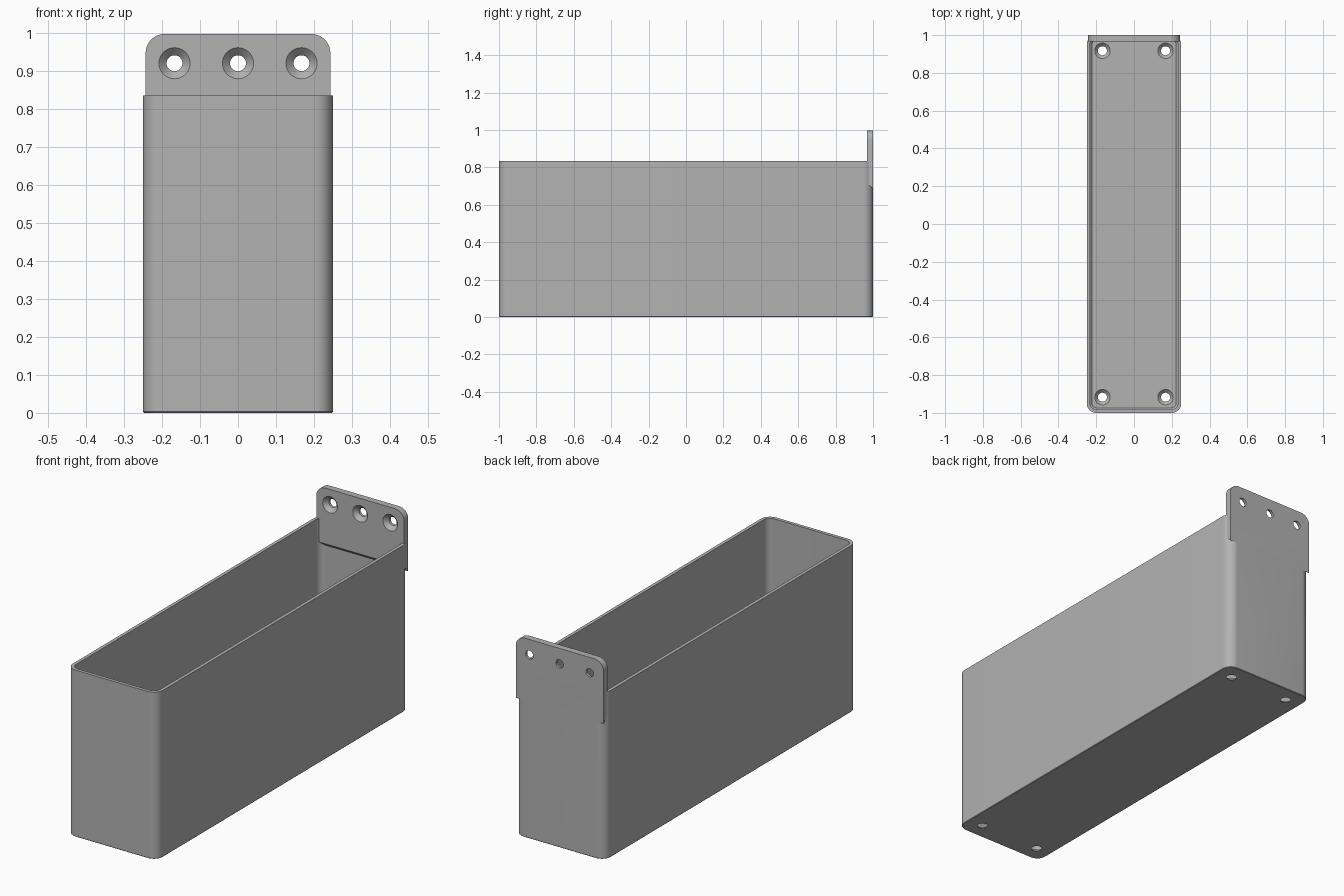
import bpy, bmesh, math
from mathutils import Matrix, Vector

cube = bpy.data.objects.get("Cube")
if cube:
    bpy.data.objects.remove(cube, do_unlink=True)

HALF_W, HALF_L, HEIGHT, WALL = 0.25, 1.0, 0.835, 0.017
TAB_W, TAB_TOP, TAB_FRONT = 0.243, 0.997, 0.967
TAB_LOW, TAB_SLOPE = 0.685, 0.033

gray = bpy.data.materials.new("plain gray")
gray.use_nodes = True
color = (0.45, 0.45, 0.45, 1)
gray.diffuse_color = color
gray.node_tree.nodes["Principled BSDF"].inputs["Base Color"].default_value = color


def make_object(name, bm):
    bmesh.ops.recalc_face_normals(bm, faces=bm.faces)
    mesh = bpy.data.meshes.new(name)
    bm.to_mesh(mesh)
    bm.free()
    mesh.materials.append(gray)
    ob = bpy.data.objects.new(name, mesh)
    bpy.context.collection.objects.link(ob)
    return ob


def rounded_outline(hx, hy, radii, steps=10):
    """Counterclockwise rectangle; radii start at the +x +y corner."""
    points = []
    for (sx, sy), r, quarter in zip(((1, 1), (-1, 1), (-1, -1), (1, -1)), radii, range(4)):
        if r == 0:
            points.append((sx * hx, sy * hy))
            continue
        for i in range(steps + 1):
            a = (quarter + i / steps) * math.pi / 2
            points.append((sx * (hx - r) + r * math.cos(a), sy * (hy - r) + r * math.sin(a)))
    return points


def loft(name, rings):
    bm = bmesh.new()
    loops = [[bm.verts.new(p) for p in ring] for ring in rings]
    for low, high in zip(loops, loops[1:]):
        for i in range(len(low)):
            j = (i + 1) % len(low)
            bm.faces.new((low[i], low[j], high[j], high[i]))
    bm.faces.new(loops[0][::-1])
    bm.faces.new(loops[-1])
    return make_object(name, bm)


def rounded_prism(name, sections):
    """Sections are (z, half width, half length, corner radius)."""
    return loft(name, [[(x, y, z) for x, y in rounded_outline(w, l, [r] * 4)]
                       for z, w, l, r in sections])


def screw_cutter(name, depth):
    """Countersink whose wide mouth lies at z = 0, opening upward."""
    rings = []
    for z, r in ((-depth - 0.02, 0.021), (-0.02, 0.021), (0, 0.041), (0.01, 0.041)):
        rings.append([(r * math.cos(a), r * math.sin(a), z)
                      for a in (math.tau * i / 32 for i in range(32))])
    return loft(name, rings)


def combine(target, tool, operation):
    mod = target.modifiers.new(operation.lower(), "BOOLEAN")
    mod.object, mod.operation, mod.solver = tool, operation, "EXACT"
    bpy.context.view_layer.objects.active = target
    bpy.ops.object.modifier_apply(modifier=mod.name)
    bpy.data.objects.remove(tool, do_unlink=True)


# Open bin with rounded vertical corners and a small fillet chamfer at the floor
bin_body = rounded_prism("wall_mounted_bin", [
    (0, HALF_W - 0.003, HALF_L - 0.003, 0.047),
    (0.003, HALF_W, HALF_L, 0.05),
    (HEIGHT, HALF_W, HALF_L, 0.05)])
inner_w, inner_l = HALF_W - WALL, HALF_L - WALL
cavity = rounded_prism("cavity", [
    (WALL, inner_w - 0.01, inner_l - 0.01, 0.025),
    (WALL + 0.01, inner_w, inner_l, 0.035),
    (HEIGHT + 0.1, inner_w, inner_l, 0.035)])
combine(bin_body, cavity, "DIFFERENCE")

# Mounting tab with rounded top corners and a sloping underside
half_h = (TAB_TOP - TAB_LOW) / 2
outline = rounded_outline(TAB_W, half_h, [0.05, 0.05, 0, 0])
front, back = [], []
for x, z in outline:
    z += TAB_LOW + half_h
    back.append((x, HALF_L, z))
    front.append((x, TAB_FRONT, max(z, TAB_LOW + TAB_SLOPE)))
combine(bin_body, loft("mounting_tab", [front, back]), "UNION")

# Three screw holes through the tab
for x in (-0.167, 0, 0.167):
    hole = screw_cutter("tab_hole", 0.04)
    hole.data.transform(Matrix.Translation(Vector((x, TAB_FRONT, 0.92)))
                        @ Matrix.Rotation(math.pi / 2, 4, "X"))
    combine(bin_body, hole, "DIFFERENCE")

# Four screw holes through the floor
for x in (-0.167, 0.167):
    for y in (-0.917, 0.917):
        hole = screw_cutter("floor_hole", 0.04)
        hole.data.transform(Matrix.Translation(Vector((x, y, WALL))))
        combine(bin_body, hole, "DIFFERENCE")

bpy.ops.object.select_all(action="DESELECT")
bin_body.select_set(True)
bpy.context.view_layer.objects.active = bin_body
bpy.ops.object.shade_smooth_by_angle(angle=math.radians(30))
